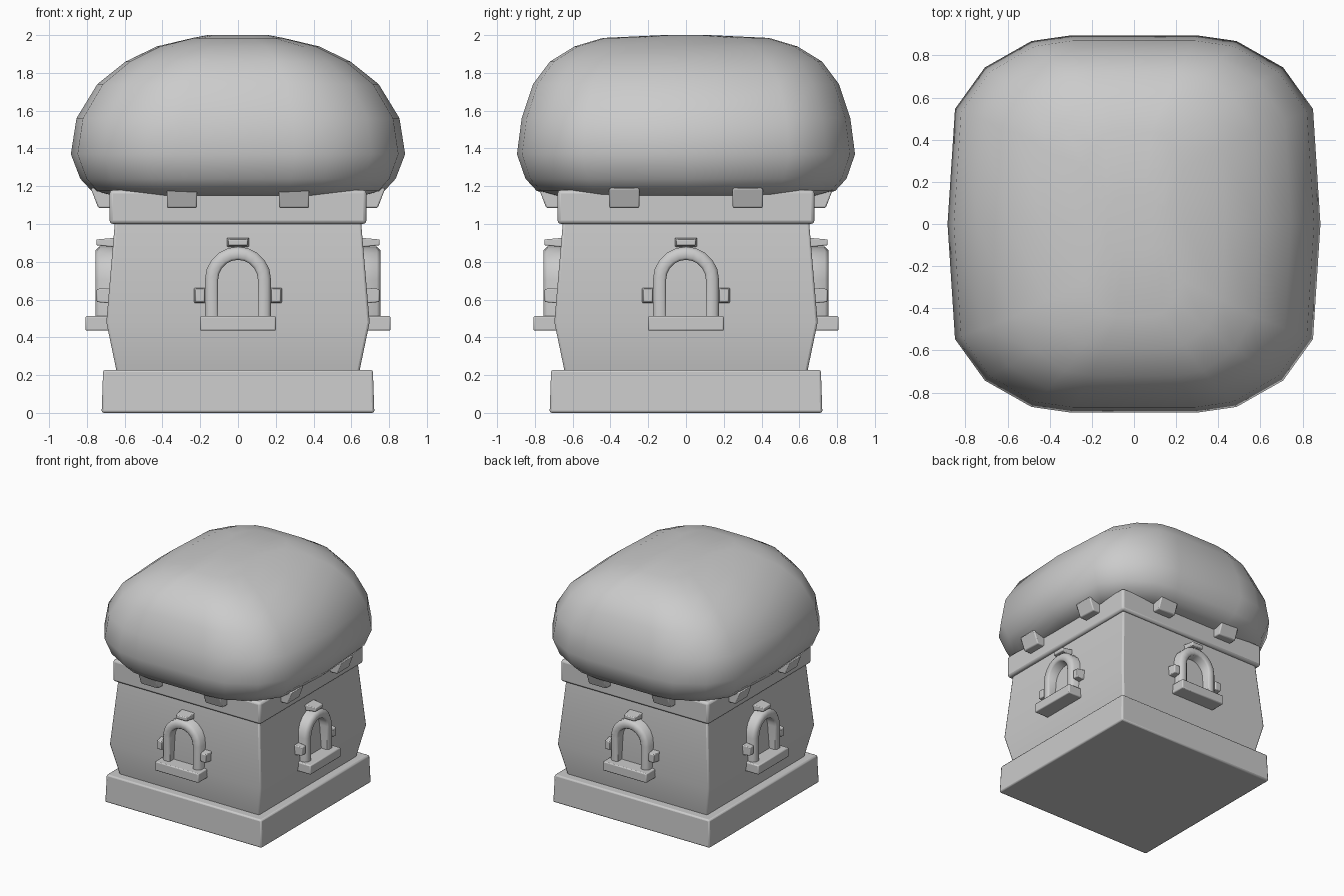
import bpy, bmesh, math
from mathutils import Matrix

if "Cube" in bpy.data.objects:
    bpy.data.objects.remove(bpy.data.objects["Cube"])

stone = bpy.data.materials.new("plain_grey")
stone.use_nodes = True
GREY = (0.6, 0.6, 0.6, 1)
stone.diffuse_color = GREY
stone.node_tree.nodes["Principled BSDF"].inputs["Base Color"].default_value = GREY


def finish(name, bm, angle=30, bevel=0.0, turn=0):
    """Turn a bmesh into a shaded object, rotated about z by quarter turns."""
    bmesh.ops.recalc_face_normals(bm, faces=bm.faces)
    bm.transform(Matrix.Rotation(turn * math.pi / 2, 4, 'Z'))
    mesh = bpy.data.meshes.new(name)
    bm.to_mesh(mesh)
    bm.free()
    mesh.materials.append(stone)
    ob = bpy.data.objects.new(name, mesh)
    bpy.context.collection.objects.link(ob)
    if bevel:
        mod = ob.modifiers.new("soft_edges", 'BEVEL')
        mod.width, mod.segments, mod.limit_method = bevel, 2, 'ANGLE'
        mod.angle_limit = math.radians(40)
    bpy.ops.object.select_all(action='DESELECT')
    ob.select_set(True)
    bpy.context.view_layer.objects.active = ob
    bpy.ops.object.shade_smooth_by_angle(angle=math.radians(angle))
    return ob


def loft(rings):
    """Skin a stack of equal-length rings and cap both ends."""
    bm = bmesh.new()
    rows = [[bm.verts.new(p) for p in ring] for ring in rings]
    n = len(rows[0])
    for a, b in zip(rows, rows[1:]):
        for i in range(n):
            j = (i + 1) % n
            bm.faces.new((a[i], a[j], b[j], b[i]))
    bm.faces.new(rows[0])
    bm.faces.new(rows[-1])
    return bm


def square(h, z):
    return [(-h, -h, z), (h, -h, z), (h, h, z), (-h, h, z)]


def block(x0, x1, z0, z1, back, front, taper=0.0, drop=0.0):
    """Box on the front side; taper shrinks its front face, drop pulls its lower front edge back."""
    def face(y, t, d):
        return [(x0 + t, y + d, z0 + t), (x1 - t, y + d, z0 + t),
                (x1 - t, y, z1 - t), (x0 + t, y, z1 - t)]
    return loft([face(-back, 0, 0), face(-front, taper, drop)])


def arch(half, z0, spring, y, rise, steps=10):
    """Open path up one jamb, over the arch and down the other."""
    pts = [(half, y, z0)]
    for i in range(steps + 1):
        a = math.pi * i / steps
        pts.append((half * math.cos(a), y, spring + rise * math.sin(a)))
    return pts + [(-half, y, z0)]


def window_frame():
    """Arched surround, with a narrow chamfer on the outer front edge."""
    bm = bmesh.new()
    spec = [(0.105, 0.105, 0.62), (0.105, 0.105, 0.745), (0.117, 0.117, 0.755),
            (0.155, 0.155, 0.755), (0.175, 0.175, 0.735), (0.175, 0.175, 0.62)]
    rows = [[bm.verts.new(p) for p in arch(h, 0.49, 0.705, -y, r)] for h, r, y in spec]
    for a, b in zip(rows, rows[1:] + rows[:1]):
        for i in range(len(a) - 1):
            bm.faces.new((a[i], a[i + 1], b[i + 1], b[i]))
    for k in (0, -1):
        bm.faces.new([r[k] for r in rows])
    return bm


# Plinth, bulging wall and collar
finish("plinth", loft([square(0.722, 0), square(0.714, 0.228)]), bevel=0.012)
finish("wall", loft([square(0.64, 0.2), square(0.645, 0.23), square(0.697, 0.48),
                     square(0.65, 1.03)]), angle=25, bevel=0.012)
finish("collar", loft([square(0.68, 1.0), square(0.68, 1.18)]), bevel=0.018)

# Cushion-shaped roof: one rounded outline scaled through (z, half width, half depth)
quarter = [(1, 0), (0.96, 0.61), (0.80, 0.83), (0.55, 0.97), (0.34, 1)]
upper = quarter + [(-x, y) for x, y in quarter[::-1]]
outline = upper + [(-x, -y) for x, y in upper[1:-1]]
levels = [(1.15, 0.69, 0.70), (1.175, 0.775, 0.79), (1.24, 0.835, 0.85), (1.37, 0.885, 0.895),
          (1.56, 0.855, 0.87), (1.74, 0.745, 0.81), (1.86, 0.595, 0.72),
          (1.94, 0.43, 0.59), (1.985, 0.24, 0.44), (2.0, 0.16, 0.12)]
finish("roof", loft([[(x * hx, y * hy, z) for x, y in outline] for z, hx, hy in levels]), angle=60)

# The same window and brackets on each of the four sides
for turn, side in enumerate(("front", "left", "back", "right")):
    finish(side + "_window_frame", window_frame(), angle=50, turn=turn)
    finish(side + "_window_sill", block(-0.2, 0.2, 0.435, 0.512, 0.62, 0.808),
           bevel=0.008, turn=turn)
    finish(side + "_keystone", block(-0.0625, 0.0625, 0.875, 0.93, 0.62, 0.75, 0.012),
           bevel=0.006, turn=turn)
    for s, label in ((-1, "right"), (1, "left")):
        x0, x1 = sorted((s * 0.165, s * 0.238))
        finish(f"{side}_{label}_side_stone", block(x0, x1, 0.575, 0.668, 0.62, 0.748, 0.012),
               bevel=0.006, turn=turn)
        c = s * (0.297 if turn % 2 == 0 else 0.327)
        finish(f"{side}_{label}_bracket",
               block(c - 0.08, c + 0.08, 1.085, 1.19, 0.64, 0.78, 0.0, 0.04),
               bevel=0.008, turn=turn)
